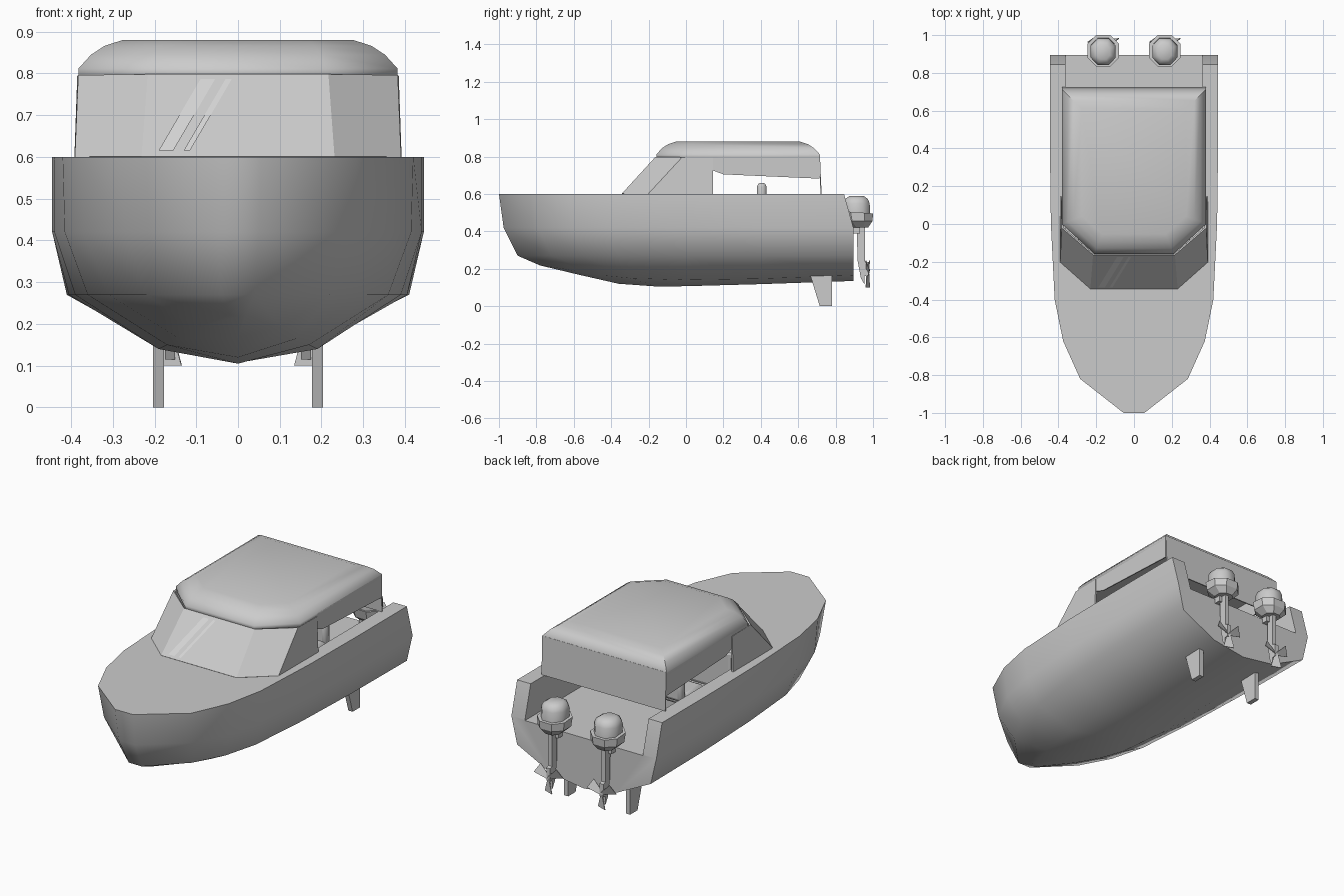
import bpy, bmesh, math
from mathutils import Matrix, Vector

if "Cube" in bpy.data.objects:
    bpy.data.objects.remove(bpy.data.objects["Cube"], do_unlink=True)


def material(name, v):
    m = bpy.data.materials.new(name)
    m.use_nodes = True
    m.diffuse_color = (v, v, v, 1)
    m.node_tree.nodes["Principled BSDF"].inputs["Base Color"].default_value = (v, v, v, 1)
    return m


GREY = material("light grey", 0.60)
GLARE = material("pale glass streak", 0.68)


def add(name, verts, faces, mat=GREY, smooth=None, thick=0, bevel=0):
    me = bpy.data.meshes.new(name)
    me.from_pydata([tuple(v) for v in verts], [], faces)
    bm = bmesh.new()
    bm.from_mesh(me)
    bmesh.ops.recalc_face_normals(bm, faces=bm.faces)
    bm.to_mesh(me)
    bm.free()
    me.materials.append(mat)
    ob = bpy.data.objects.new(name, me)
    bpy.context.collection.objects.link(ob)
    if thick:
        mod = ob.modifiers.new("thickness", 'SOLIDIFY')
        mod.thickness, mod.offset = thick, 0
    if bevel:
        mod = ob.modifiers.new("soft edges", 'BEVEL')
        mod.width, mod.segments = bevel, 2
    if smooth:
        shade(ob, smooth)
    return ob


def shade(ob, angle):
    bpy.ops.object.select_all(action='DESELECT')
    ob.select_set(True)
    bpy.context.view_layer.objects.active = ob
    bpy.ops.object.shade_smooth_by_angle(angle=math.radians(angle))


def box(name, x, y, z, **kw):
    v = [(a, b, c) for a in x for b in y for c in z]
    f = [(0, 1, 3, 2), (4, 6, 7, 5), (0, 4, 5, 1), (2, 3, 7, 6), (0, 2, 6, 4), (1, 5, 7, 3)]
    return add(name, v, f, **kw)


def loft(name, rings, **kw):
    """Closed rings of equal length, joined and capped."""
    n = len(rings[0])
    v = [p for r in rings for p in r]
    f = [(k * n + i, k * n + (i + 1) % n, (k + 1) * n + (i + 1) % n, (k + 1) * n + i)
         for k in range(len(rings) - 1) for i in range(n)]
    f += [tuple(range(n)), tuple(range((len(rings) - 1) * n, len(rings) * n))]
    return add(name, v, f, **kw)


# Hull: half-section points (sheer, side, chine, bottom, keel) at seven stations
stations = [
    [(.055, -1, .6), (.05, -.975, .42), (.04, -.9, .27), (.02, -.79, .222), (0, -.78, .218)],
    [(.285, -.82, .6), (.27, -.79, .42), (.22, -.72, .27), (.10, -.6, .19), (0, -.58, .17)],
    [(.375, -.62, .6), (.37, -.6, .42), (.31, -.55, .27), (.14, -.45, .165), (0, -.36, .12)],
    [(.42, -.4, .6), (.415, -.38, .42), (.36, -.36, .27), (.17, -.3, .15), (0, -.15, .105)],
    [(.44, 0, .6), (.44, 0, .42), (.39, 0, .27), (.19, 0, .14), (0, 0, .107)],
    [(.445, .4, .6), (.445, .4, .42), (.405, .4, .27), (.19, .4, .147), (0, .4, .118)],
    [(.445, .845, .6), (.445, .895, .42), (.41, .895, .27), (.2, .895, .165), (0, .895, .135)]]
N = 9
verts, faces = [], []
for s in stations:
    verts += s + [(-x, y, z) for x, y, z in reversed(s[:-1])]
for k in range(len(stations) - 1):
    a, b = k * N, (k + 1) * N
    faces += [(a + i, a + i + 1, b + i + 1, b + i) for i in range(N - 1)]
    faces.append((a, b, b + N - 1, a + N - 1))          # deck
e = (len(stations) - 1) * N
faces += [(e, e + 1, e + 7, e + 8), tuple(range(e + 1, e + 8))]   # transom
faces += [(i, i + 1, 7 - i, 8 - i) for i in range(3)] + [(3, 4, 5)]   # stem
hull = add("hull", verts, faces)

# Open cockpit, cut through the transom
cutter = box("cockpit_cutter", (-.362, .362), (-.1, 1.2), (.415, 1))
cutter.hide_render = True
mod = hull.modifiers.new("cockpit", 'BOOLEAN')
mod.operation, mod.solver, mod.object = 'DIFFERENCE', 'EXACT', cutter
bpy.context.view_layer.objects.active = hull
bpy.ops.object.modifier_apply(modifier="cockpit")
bpy.data.objects.remove(cutter, do_unlink=True)
shade(hull, 50)

# Wraparound windshield and side windows
low = [(.387, .145), (.387, -.2), (.23, -.34)]
top = [(.38, .145), (.378, -.02), (.215, -.16)]
ring = lambda pts, z: [(x, y, z) for x, y in pts] + [(-x, y, z) for x, y in reversed(pts)]
add("windshield", ring(low, .598) + ring(top, .795),
    [(i, i + 1, i + 7, i + 6) for i in range(5)], thick=.01)


# Diagonal glare streaks on the front pane
def pane(x, t):
    return (x, -.34 + .18 * t - .006, .6 + .19 * t + .006)


for x, w in ((-.19, .035), (-.13, .015)):
    add("glass_streak", [pane(x, .05), pane(x + w, .05), pane(x + w + .1, .95), pane(x + .1, .95)],
        [(0, 1, 2, 3)], mat=GLARE)


# Hardtop: chamfered front corners, rounded upper edge
def roof_ring(d, z):
    half = [(.382 - d, .715 - d), (.382 - d, .4 * d), (.21 - .4 * d, -.158 + d)]
    return ring(half, z)


loft("roof", [roof_ring(*p) for p in
              ((.005, .788), (0, .795), (0, .812), (.03, .845), (.062, .866), (.105, .88))], smooth=45)

# Canopy curtains at the sides and the back
for s, side in ((1, "left"), (-1, "right")):
    add(side + "_curtain", [(s * .379, y, z) for y, z in
        ((.145, .81), (.145, .725), (.2, .705), (.715, .682), (.715, .81))],
        [(0, 1, 2, 3, 4)], thick=.006)
add("rear_curtain", [(-.38, .713, .812), (.38, .713, .812), (.38, .722, .6), (-.38, .722, .6)],
    [(0, 1, 2, 3)], thick=.006)

# Helm console and seats
box("helm_console", (-.3, .3), (-.09, .03), (.41, .64), bevel=.02)
for x in (-.18, .18):
    box("seat_base", (x - .05, x + .05), (.27, .37), (.41, .47))
    box("seat_cushion", (x - .09, x + .09), (.22, .4), (.47, .53), bevel=.02, smooth=40)
    box("seat_back", (x - .09, x + .09), (.38, .43), (.5, .66), bevel=.02, smooth=40)


# Twin outboard engines
def octagon(x, y, z, rx, ry, tilt=0):
    c = .45
    pts = [(1, -c), (1, c), (c, 1), (-c, 1), (-1, c), (-1, -c), (-c, -1), (c, -1)]
    return [(x + a * rx, y + b * ry, z - b * tilt) for a, b in pts]


for x in (-.163, .163):
    loft("engine_lower_cowl", [octagon(x, .93, .422, .045, .045), octagon(x, .922, .455, .08, .075),
         octagon(x, .917, .502, .083, .083, .006)])
    loft("engine_cowl", [octagon(x, .915, .5, .066, .07, .006), octagon(x, .912, .55, .066, .07),
         octagon(x, .912, .574, .056, .06), octagon(x, .912, .588, .035, .04)], smooth=50)
    box("engine_bracket", (x - .03, x + .03), (.87, .93), (.39, .44))

    # Leg with its gear housing and skeg, extruded from a side outline
    side = [(.912, .43), (.957, .43), (.957, .24), (.975, .235), (.975, .165),
            (.955, .16), (.955, .115), (.935, .15), (.918, .24)]
    loft("engine_leg", [[(x + d, y, z) for y, z in side] for d in (-.012, .012)])

    # Three-bladed propeller
    hub = Vector((x, .972, .18))
    for k in range(3):
        rot = Matrix.Rotation(k * math.tau / 3, 3, 'Y')
        blade = [(-.008, .006, -.005), (.008, -.006, -.005), (.028, -.01, -.08), (-.028, .01, -.08)]
        add("propeller_blade", [hub + rot @ Vector(p) for p in blade], [(0, 1, 2, 3)], thick=.004)

# Rudder fins under the stern
fin = [(.66, .18), (.78, .18), (.78, 0), (.715, 0)]
for x in (-.19, .19):
    loft("rudder_fin", [[(x + d, y, z) for y, z in fin] for d in (-.013, .013)])
